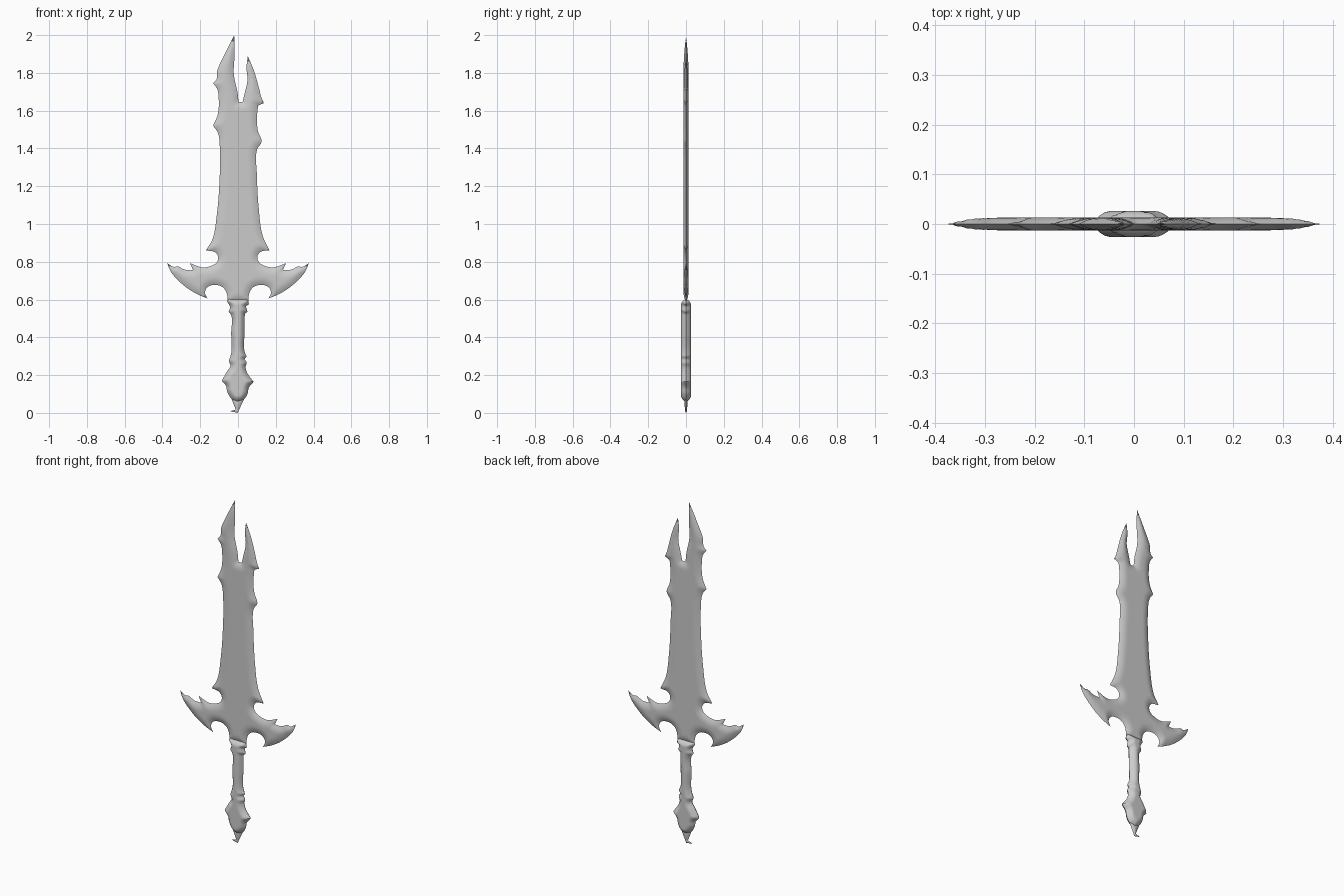
import bpy, bmesh, math
from mathutils import Vector
from mathutils.kdtree import KDTree
from mathutils.geometry import delaunay_2d_cdt

if "Cube" in bpy.data.objects:
    bpy.data.objects.remove(bpy.data.objects["Cube"])

steel = bpy.data.materials.new("grey steel")
steel.diffuse_color = (0.6, 0.6, 0.6, 1)
steel.use_nodes = True
steel.node_tree.nodes["Principled BSDF"].inputs["Base Color"].default_value = steel.diffuse_color


def smooth_outline(points, step):
    """Closed curve that rounds gentle bends and keeps spikes sharp."""
    p = [Vector(q) for q in points]
    n = len(p)

    def tangent(i, chord):
        a, b = (p[i] - p[i - 1]).normalized(), (p[(i + 1) % n] - p[i]).normalized()
        return (a + b).normalized() * chord.length if a.dot(b) > 0.6 else chord

    out = []
    for i in range(n):
        j = (i + 1) % n
        chord = p[j] - p[i]
        m0, m1 = tangent(i, chord), tangent(j, chord)
        k = max(1, round(chord.length / step))
        for s in range(k):
            t = s / k
            out.append(p[i] * (2*t**3 - 3*t**2 + 1) + m0 * (t**3 - 2*t**2 + t)
                       + p[j] * (3*t**2 - 2*t**3) + m1 * (t**3 - t**2))
    return out


def inside(q, poly):
    hit = False
    for a, b in zip(poly, poly[1:] + poly[:1]):
        if (a.y > q.y) != (b.y > q.y) and q.x < a.x + (q.y - a.y) * (b.x - a.x) / (b.y - a.y):
            hit = not hit
    return hit


def edged_plate(name, points, half_thick, bevel, step):
    """Flat plate swelling from a keen edge to full thickness over the bevel width."""
    rim = smooth_outline(points, step)
    fine = smooth_outline(points, step / 5)
    tree = KDTree(len(fine))
    for i, q in enumerate(fine):
        tree.insert((q.x, q.y, 0), i)
    tree.balance()

    def dist(q):
        return tree.find((q.x, q.y, 0))[2]

    # interior lattice
    pts = list(rim)
    x0, x1 = min(q.x for q in rim), max(q.x for q in rim)
    z0, z1 = min(q.y for q in rim), max(q.y for q in rim)
    for r in range(int((z1 - z0) / (step * 0.87)) + 1):
        for c in range(int((x1 - x0) / step) + 2):
            q = Vector((x0 + (c - 0.5 * (r % 2)) * step, z0 + r * step * 0.87))
            if inside(q, rim) and dist(q) > step * 0.45:
                pts.append(q)
    n = len(rim)
    res = delaunay_2d_cdt(pts, [(i, (i + 1) % n) for i in range(n)], [], 1, 1e-6)
    co, tris, origins = res[0], [list(f) for f in res[2]], res[3]
    on_rim = [any(o < n for o in src) for src in origins]

    # spike tips get a centre point so both sides have volume
    co, faces = list(co), []
    for f in tris:
        if all(on_rim[i] for i in f):
            co.append((co[f[0]] + co[f[1]] + co[f[2]]) / 3)
            on_rim.append(False)
            c = len(co) - 1
            faces += [[f[k], f[(k + 1) % 3], c] for k in range(3)]
        else:
            faces.append(f)

    bm = bmesh.new()
    front, back = [], []
    for q, edge in zip(co, on_rim):
        t = 0 if edge else min(1, dist(q) / bevel)
        h = half_thick * (1 - (1 - t) ** 2)
        front.append(bm.verts.new((q.x, -h, q.y)))
        back.append(front[-1] if edge else bm.verts.new((q.x, h, q.y)))
    for f in faces:
        bm.faces.new([front[i] for i in f])
        bm.faces.new([back[i] for i in reversed(f)])
    bmesh.ops.recalc_face_normals(bm, faces=bm.faces)
    me = bpy.data.meshes.new(name)
    bm.to_mesh(me)
    bm.free()
    me.materials.append(steel)
    ob = bpy.data.objects.new(name, me)
    bpy.context.collection.objects.link(ob)
    bpy.context.view_layer.objects.active = ob
    ob.select_set(True)
    bpy.ops.object.shade_smooth_by_angle(angle=math.radians(50))
    ob.select_set(False)


# blade: left edge upward, forked point, right edge downward
blade = [(-.105, .825), (-.12, .85), (-.17, .86), (-.135, .92), (-.112, 1.05), (-.097, 1.25),
         (-.096, 1.4), (-.107, 1.485), (-.132, 1.52), (-.107, 1.58), (-.102, 1.66), (-.11, 1.715),
         (-.132, 1.745), (-.114, 1.765), (-.11, 1.81), (-.07, 1.9), (-.02, 2), (-.018, 1.9),
         (-.022, 1.79), (-.003, 1.7), (.003, 1.645), (.024, 1.645), (.037, 1.7), (.05, 1.76),
         (.045, 1.83), (.052, 1.89), (.085, 1.81), (.116, 1.7), (.122, 1.675), (.137, 1.64),
         (.106, 1.627), (.1, 1.555), (.106, 1.49), (.125, 1.436), (.101, 1.395), (.1, 1.26),
         (.11, 1.08), (.13, .94), (.166, .86), (.118, .852), (.102, .825)]

# right half of the winged guard, top to bottom
wing = [(.112, .797), (.143, .778), (.185, .77), (.255, .793), (.238, .757), (.28, .758),
        (.325, .776), (.335, .772), (.375, .793), (.36, .755), (.345, .732), (.275, .665),
        (.215, .628), (.16, .605), (.175, .635), (.16, .667), (.115, .677), (.08, .665),
        (.06, .635), (.055, .59)]
mirrored_wing = [(-x, z) for x, z in reversed(wing)]
edged_plate("blade_and_guard", blade + wing + mirrored_wing, 0.013, 0.045, 0.011)

# grip with ragged collars and a diamond pommel
grip = [(.05, .605), (.058, .575), (.042, .565), (.05, .535), (.036, .525), (.034, .42),
        (.036, .32), (.046, .3), (.035, .285), (.046, .265), (.04, .245), (.05, .21), (.083, .165),
        (.058, .135), (.05, .1), (.03, .07), (0, .055), (-.03, .07), (-.058, .115), (-.062, .14),
        (-.086, .17), (-.058, .22), (-.04, .25), (-.048, .275), (-.04, .3), (-.034, .33),
        (-.036, .42), (-.037, .52), (-.05, .535), (-.042, .56), (-.058, .59), (-.05, .605)]
edged_plate("grip_and_pommel", grip, 0.026, 0.032, 0.008)

# hooked spike under the pommel
spike = [(.035, .078), (.012, .03), (-.002, 0), (-.042, .009), (-.012, .018), (-.035, .075)]
edged_plate("pommel_spike", spike, 0.008, 0.02, 0.006)
